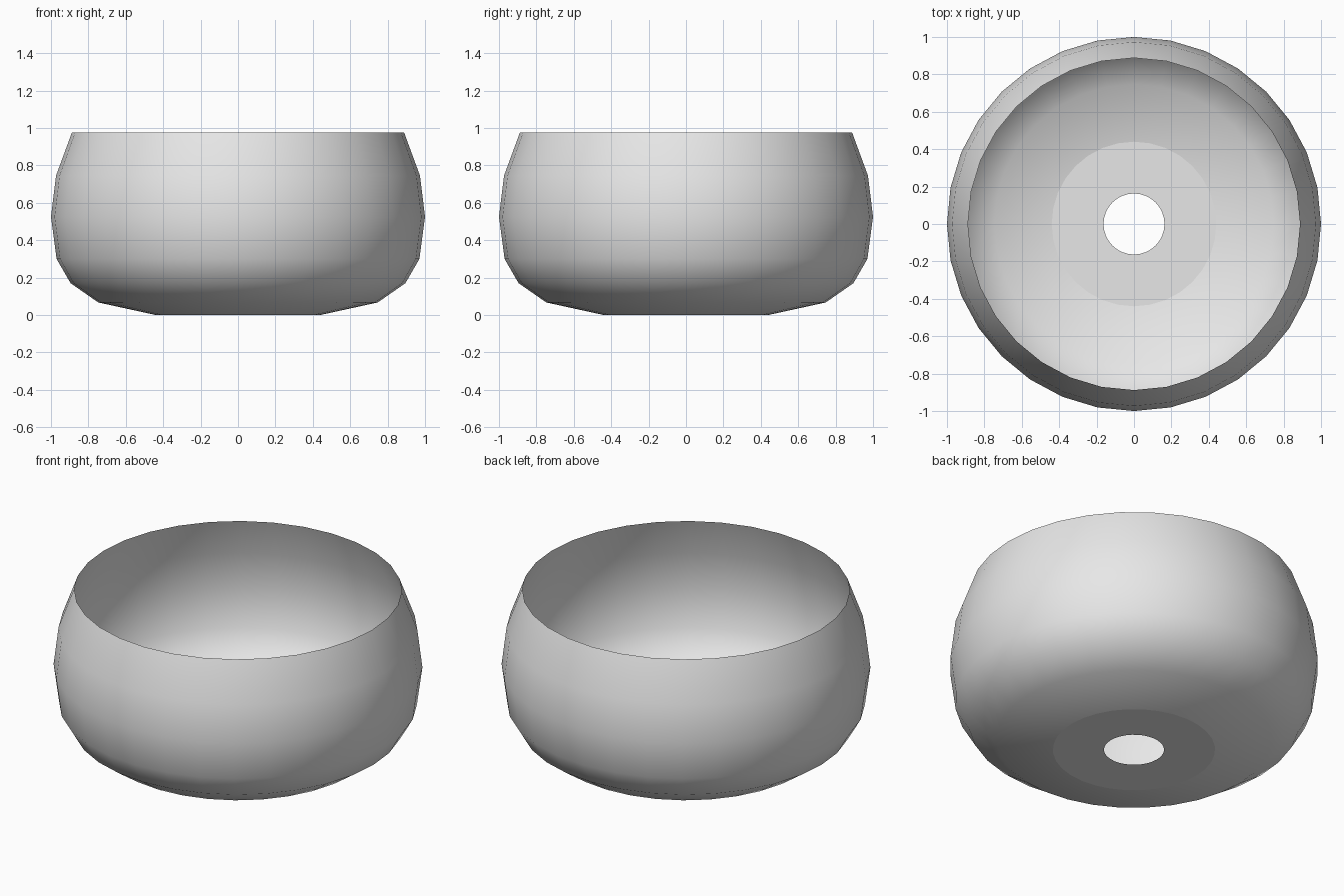
import bpy
import bmesh
import math
from mathutils import Vector

cube = bpy.data.objects.get("Cube")
if cube:
    bpy.data.objects.remove(cube, do_unlink=True)

SEGMENTS = 32
FOOT_RADIUS = 0.44

# Radius and height of each ring, from the drain hole up to the rim
PROFILE = [(0.163, 0), (FOOT_RADIUS, 0), (0.747, 0.067), (0.895, 0.17),
           (0.97, 0.3), (1, 0.525), (0.973, 0.745), (0.888, 0.976)]

# Plain grey material
grey = bpy.data.materials.new("plain_grey")
grey.use_nodes = True
colour = (0.8, 0.8, 0.8, 1)
grey.diffuse_color = colour
grey.node_tree.nodes["Principled BSDF"].inputs["Base Color"].default_value = colour

# Thin open bowl: the profile spun around the vertical axis
bm = bmesh.new()
points = [bm.verts.new((r, 0, z)) for r, z in PROFILE]
edges = [bm.edges.new(pair) for pair in zip(points, points[1:])]
bmesh.ops.spin(bm, geom=points + edges, cent=(0, 0, 0), axis=(0, 0, 1),
               angle=math.tau, steps=SEGMENTS, use_merge=True)
bmesh.ops.remove_doubles(bm, verts=bm.verts, dist=0.001)

# Face the surface outwards
bm.normal_update()
for face in list(bm.faces):
    centre = face.calc_center_median()
    if face.normal.dot(centre - Vector((0, 0, 0.5))) < 0:
        face.normal_flip()

# Smooth wall with a crisp edge around the flat foot
for face in bm.faces:
    face.smooth = True
for edge in bm.edges:
    edge.smooth = not all(abs(v.co.xy.length - FOOT_RADIUS) < 0.01
                          for v in edge.verts)

mesh = bpy.data.meshes.new("bowl")
bm.to_mesh(mesh)
bm.free()
mesh.materials.append(grey)
bowl = bpy.data.objects.new("bowl", mesh)
bpy.context.collection.objects.link(bowl)
